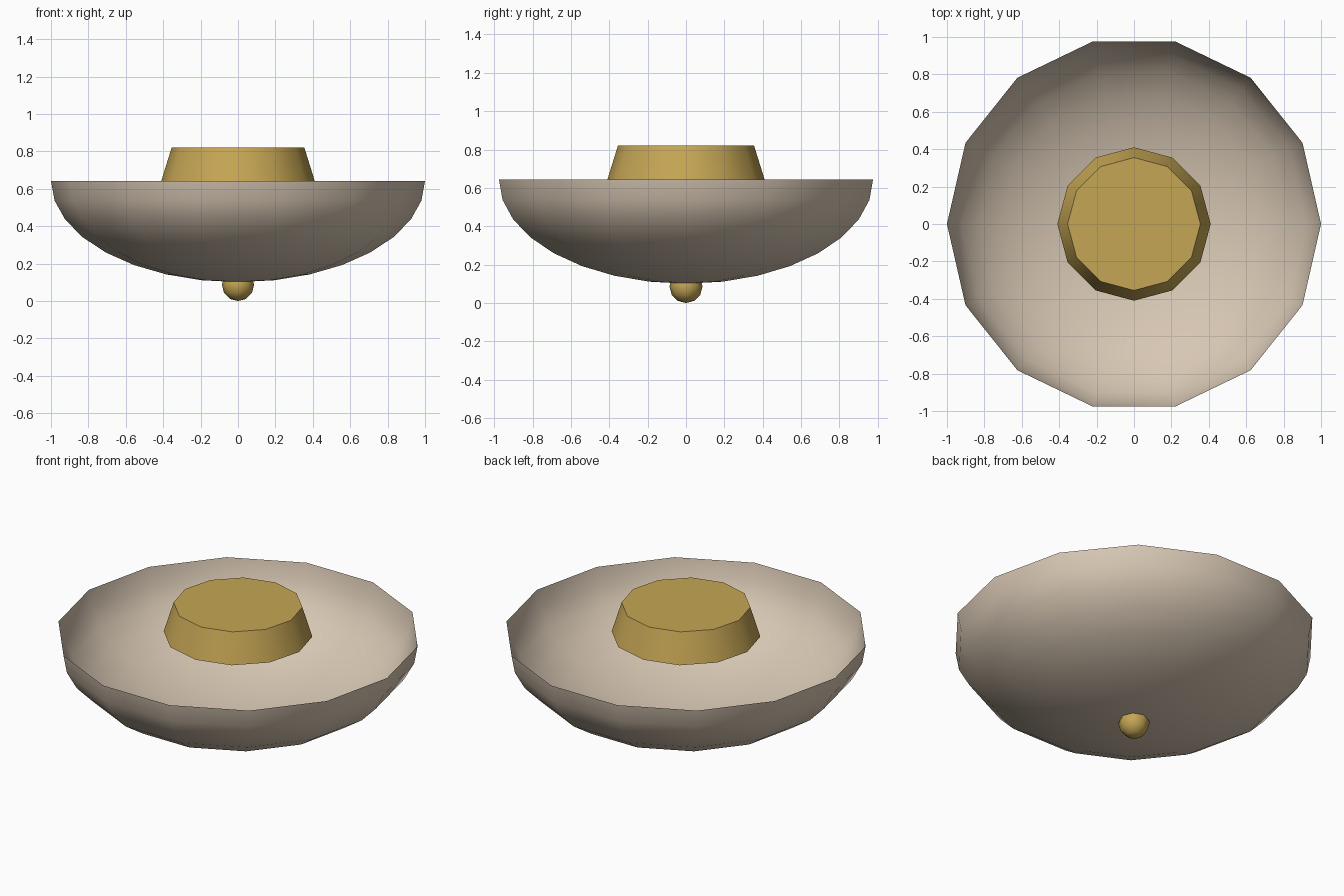
import bpy, bmesh, math

if "Cube" in bpy.data.objects:
    bpy.data.objects.remove(bpy.data.objects["Cube"])


def material(name, rgb):
    m = bpy.data.materials.new(name)
    m.diffuse_color = (*rgb, 1)
    m.use_nodes = True
    m.node_tree.nodes["Principled BSDF"].inputs["Base Color"].default_value = m.diffuse_color
    return m


beige = material("warm beige glass", (0.68, 0.57, 0.45))
gold = material("brushed gold", (0.56, 0.38, 0.09))


def lathe(name, profile, sides, mat, smooth_angle):
    """Spin (radius, z) points round z; radius 0 makes a single pole vertex."""
    bm = bmesh.new()
    rings = []
    for r, z in profile:
        n = 1 if r < 1e-6 else sides
        rings.append([bm.verts.new((r * math.cos(math.tau * i / sides),
                                    r * math.sin(math.tau * i / sides), z))
                      for i in range(n)])
    for a, b in zip(rings, rings[1:]):
        for i in range(sides):
            j = (i + 1) % sides
            quad = [a[i % len(a)], a[j % len(a)], b[j % len(b)], b[i % len(b)]]
            bm.faces.new(list(dict.fromkeys(quad)))
    # flat caps on open ends are made only where the profile asks for them
    mesh = bpy.data.meshes.new(name)
    bm.to_mesh(mesh)
    bm.free()
    ob = bpy.data.objects.new(name, mesh)
    bpy.context.collection.objects.link(ob)
    mesh.materials.append(mat)
    bpy.ops.object.select_all(action='DESELECT')
    ob.select_set(True)
    bpy.context.view_layer.objects.active = ob
    bpy.ops.object.shade_smooth_by_angle(angle=math.radians(smooth_angle))
    return ob


# Open thin bowl: lower half of a squashed 14-sided sphere, from pole to rim
RIM, DEPTH = 0.643, 0.542
bowl = []
for k in range(9):
    a = math.pi / 2 * k / 8
    bowl.append((math.sin(a), RIM - DEPTH * math.cos(a)))
lathe("bowl_shade", bowl, 14, beige, 40)

# Tapered 12-sided ceiling mount with closed ends
lathe("ceiling_mount", [(0, RIM), (0.41, RIM), (0.355, 0.82), (0, 0.82)],
      12, gold, 40)

# Small round finial under the bowl
R = 0.086
ball = [(R * math.sin(math.pi * k / 6), R - R * math.cos(math.pi * k / 6))
        for k in range(7)]
lathe("bottom_finial", ball, 8, gold, 60)
